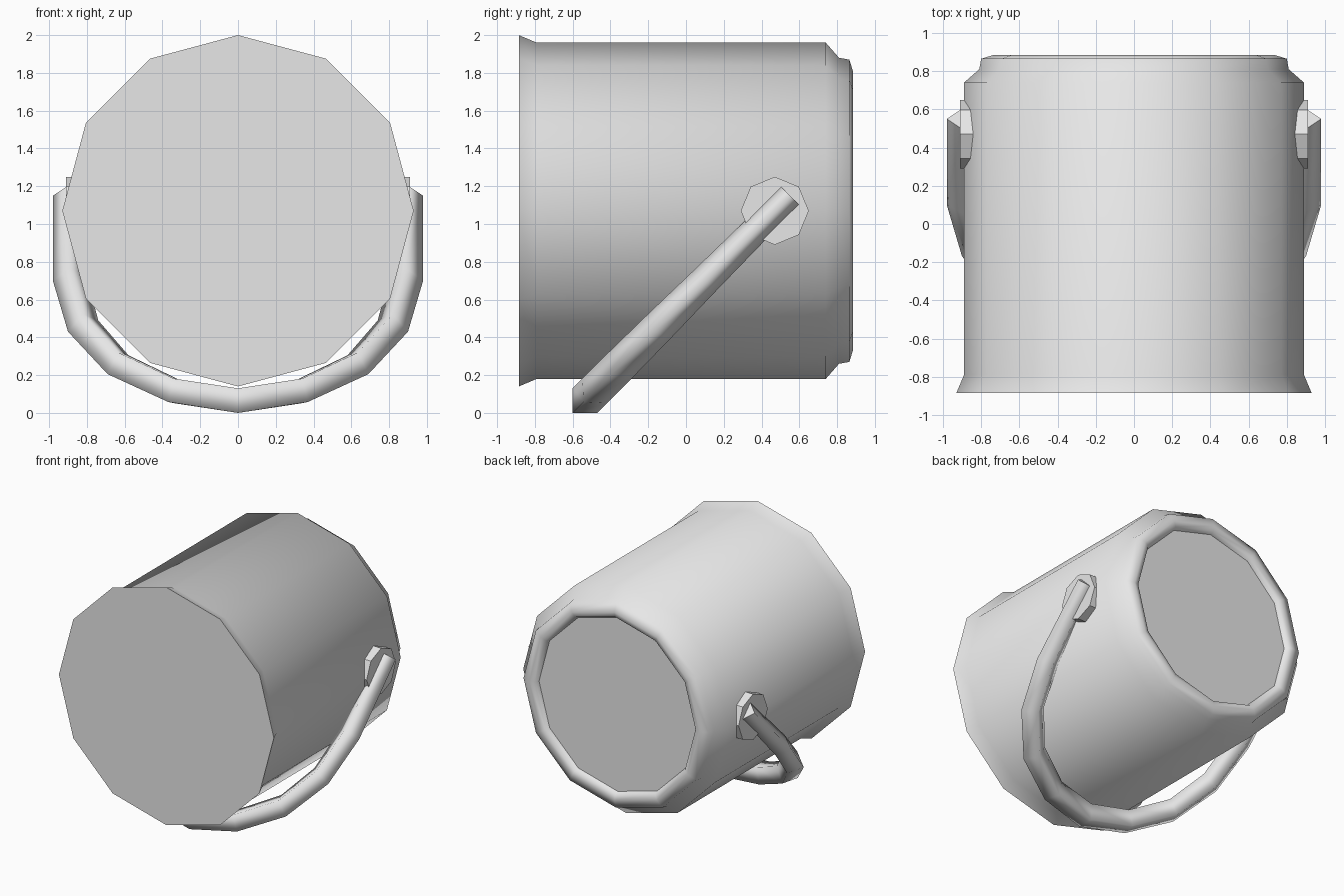
import bpy, bmesh, math
from mathutils import Vector

if "Cube" in bpy.data.objects:
    bpy.data.objects.remove(bpy.data.objects["Cube"])

metal = bpy.data.materials.new("light grey metal")
metal.diffuse_color = (0.8, 0.8, 0.8, 1)
metal.use_nodes = True
metal.node_tree.nodes["Principled BSDF"].inputs["Base Color"].default_value = metal.diffuse_color
AXIS_Z = 1.07


def loft(name, rings, smooth_angle):
    """Skin a list of equal-sized vertex rings and cap both ends."""
    bm = bmesh.new()
    loops = [[bm.verts.new(p) for p in ring] for ring in rings]
    n = len(loops[0])
    for a, b in zip(loops, loops[1:]):
        for i in range(n):
            j = (i + 1) % n
            bm.faces.new((a[i], a[j], b[j], b[i]))
    caps = [bm.faces.new(loops[0]), bm.faces.new(loops[-1])]
    bmesh.ops.recalc_face_normals(bm, faces=bm.faces)
    for f in bm.faces:
        f.smooth = f not in caps
    for e in bm.edges:
        e.smooth = e.calc_face_angle(0) <= math.radians(smooth_angle)
    for cap in caps:
        for e in cap.edges:
            e.smooth = False
    mesh = bpy.data.meshes.new(name)
    bm.to_mesh(mesh)
    bm.free()
    mesh.materials.append(metal)
    obj = bpy.data.objects.new(name, mesh)
    bpy.context.collection.objects.link(obj)
    return obj


def ring_y(y, r, n=12):
    return [(r * math.sin(2 * math.pi * i / n), y,
             AXIS_Z + r * math.cos(2 * math.pi * i / n)) for i in range(n)]


# Pail lying on its side: flared mouth, straight wall, rolled foot, sunk base
profile = [(-0.885, 0.93), (-0.79, 0.89), (0.74, 0.89), (0.81, 0.81),
           (0.865, 0.80), (0.885, 0.735), (0.875, 0.695), (0.845, 0.68)]
loft("pail_body", [ring_y(y, r) for y, r in profile], 75)

# Octagonal handle lugs on both sides
for side, label in ((-1, "left"), (1, "right")):
    rings = []
    for x in (0.78, 0.91):
        rings.append([(side * x, 0.47 + 0.18 * math.sin(i * math.pi / 4),
                       AXIS_Z + 0.18 * math.cos(i * math.pi / 4)) for i in range(8)])
    loft("handle_lug_" + label, rings, 30)

# Handle: diamond section swept along a bow in a plane tilted 45 degrees
# (outer x, outer z, inner x, inner z, half thickness), end to middle
half = [(0.98, 1.15, 0.83, 1.15, 0.07), (0.98, 0.70, 0.80, 0.72, 0.08),
        (0.90, 0.43, 0.74, 0.49, 0.088), (0.69, 0.205, 0.58, 0.305, 0.092),
        (0.37, 0.058, 0.31, 0.175, 0.092), (0.0, 0.0, 0.0, 0.13, 0.092)]
bow = half + [(-a, b, -c, d, t) for a, b, c, d, t in reversed(half[:-1])]
normal = Vector((0, -1, 1)).normalized()
sections = []
for ox, oz, ix, iz, t in bow:
    outer = Vector((ox, oz - 0.6, oz))
    inner = Vector((ix, iz - 0.6, iz))
    mid = (outer + inner) / 2
    sections.append([outer, mid + normal * t, inner, mid - normal * t])
loft("handle", sections, 120)
